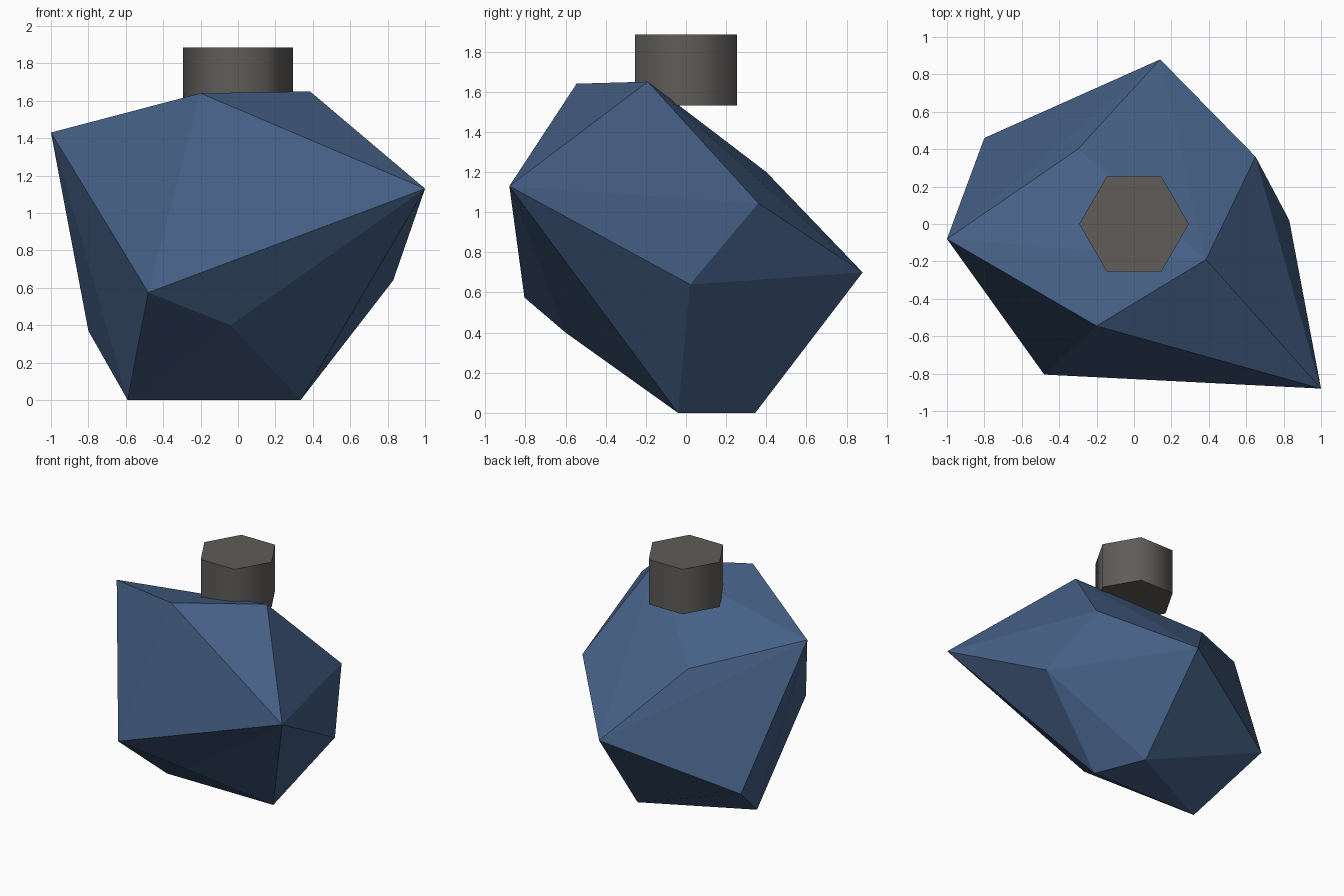
import bpy, bmesh, math
from mathutils import Vector

if "Cube" in bpy.data.objects:
    bpy.data.objects.remove(bpy.data.objects["Cube"])


def material(name, rgb):
    m = bpy.data.materials.new(name)
    m.diffuse_color = (*rgb, 1)
    m.use_nodes = True
    m.node_tree.nodes["Principled BSDF"].inputs["Base Color"].default_value = m.diffuse_color
    return m


blue = material("slate blue", (0.06, 0.115, 0.235))
grey = material("warm dark grey", (0.115, 0.108, 0.1))

# Faceted body: convex hull around its corner points
corners = [
    (-1.0, -0.08, 1.43), (-0.2, -0.545, 1.64), (0.385, -0.19, 1.65),   # crown
    (1.0, -0.88, 1.13), (0.65, 0.36, 1.045), (-0.3, 0.4, 1.2),         # shoulder
    (0.83, 0.02, 0.64), (0.14, 0.88, 0.7), (-0.8, 0.46, 0.37),         # waist
    (-0.48, -0.805, 0.575), (-0.04, -0.6, 0.4),
    (-0.59, -0.04, 0), (0.335, -0.04, 0), (0.18, 0.345, 0),            # foot
]
bm = bmesh.new()
for c in corners:
    bm.verts.new(Vector(c))
bmesh.ops.convex_hull(bm, input=bm.verts)
bmesh.ops.recalc_face_normals(bm, faces=bm.faces)
mesh = bpy.data.meshes.new("body")
bm.to_mesh(mesh)
bm.free()
mesh.materials.append(blue)
body = bpy.data.objects.new("body", mesh)
bpy.context.collection.objects.link(body)

# Six-sided stopper, smooth around the side with sharp rims
bpy.ops.mesh.primitive_cylinder_add(vertices=6, radius=0.293, depth=0.353,
                                    location=(0, 0, 1.708),
                                    rotation=(0, 0, math.radians(30)))
stopper = bpy.context.object
stopper.name = "stopper"
stopper.data.materials.append(grey)
bpy.ops.object.shade_smooth_by_angle(angle=math.radians(70))
